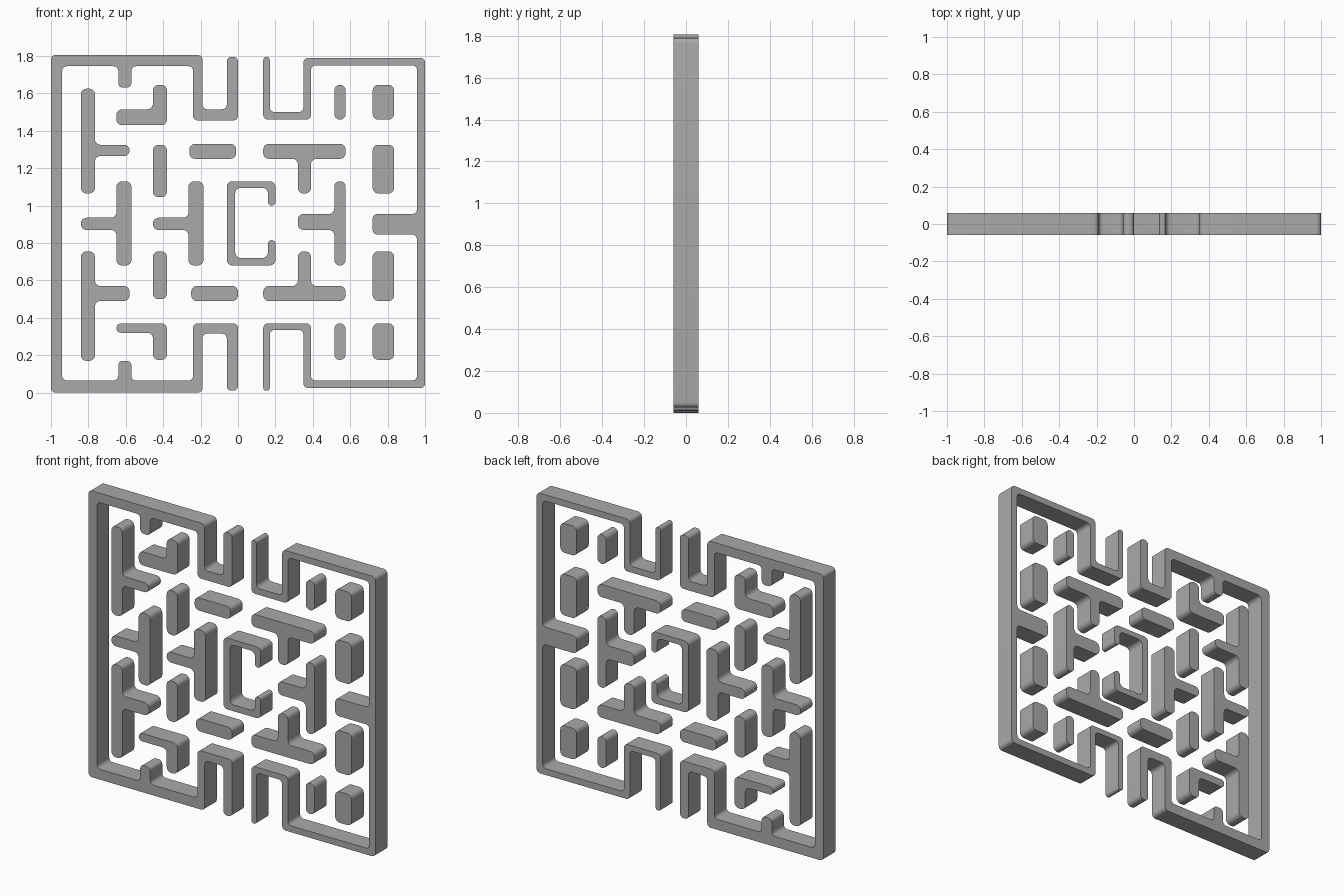
import bpy
import bmesh
import math
from mathutils import Vector

cube = bpy.data.objects.get("Cube")
if cube:
    bpy.data.objects.remove(cube, do_unlink=True)

HALF_DEPTH = 0.06
SEGMENTS = 6

grey = bpy.data.materials.new("wall grey")
grey.use_nodes = True
grey.diffuse_color = (0.4, 0.4, 0.4, 1)
grey.node_tree.nodes["Principled BSDF"].inputs["Base Color"].default_value = grey.diffuse_color


def rounded(corners, radius):
    """Round every right-angled corner of a closed outline."""
    result = []
    for i, corner in enumerate(corners):
        before = corners[i - 1] - corner
        after = corners[(i + 1) % len(corners)] - corner
        r = min(radius, before.length * 0.48, after.length * 0.48)
        a, b = before.normalized() * r, after.normalized() * r
        centre = corner + a + b
        for step in range(SEGMENTS + 1):
            t = math.pi / 2 * step / SEGMENTS
            result.append(centre - b * math.cos(t) - a * math.sin(t))
    return result


def wall(name, *path, radius=0.03):
    """Extrude a square-cornered outline given as alternating x and z stops."""
    xs, zs = path[0::2], path[1::2]
    corners = []
    for i, z in enumerate(zs):
        corners.append(Vector((xs[i], z)))
        corners.append(Vector((xs[(i + 1) % len(xs)], z)))
    bm = bmesh.new()
    outline = [bm.verts.new((p.x, -HALF_DEPTH, p.y)) for p in rounded(corners, radius)]
    face = bm.faces.new(outline)
    extruded = bmesh.ops.extrude_face_region(bm, geom=[face], use_keep_orig=True)
    moved = [v for v in extruded["geom"] if isinstance(v, bmesh.types.BMVert)]
    bmesh.ops.translate(bm, verts=moved, vec=(0, 2 * HALF_DEPTH, 0))
    bmesh.ops.recalc_face_normals(bm, faces=bm.faces[:])
    mesh = bpy.data.meshes.new(name)
    bm.to_mesh(mesh)
    bm.free()
    mesh.materials.append(grey)
    mesh.shade_smooth()
    mesh.set_sharp_from_angle(angle=math.radians(30))
    obj = bpy.data.objects.new(name, mesh)
    bpy.context.scene.collection.objects.link(obj)
    return obj


def side_tee(name, back, front, tip, low, arm_low, arm_high, high):
    """Upright wall with one sideways arm."""
    return wall(name, back, low, front, arm_low, tip, arm_high, front, high)


def stem_tee(name, base, edge, tip):
    """Level wall with one upward or downward stem."""
    return wall(name, 0.135, base, 0.575, edge, 0.39, tip, 0.32, edge)


# Outer frame halves, each with doorway returns
wall("left_frame", -1, 0, -.19, .315, -.06, .01, 0, .37, -.24, .065,
     -.57, .17, -.64, .065, -.94, 1.745, -.64, 1.63, -.57, 1.745,
     -.24, 1.455, 0, 1.795, -.06, 1.515, -.19, 1.805, radius=0.025)
wall("right_frame", .135, .01, .17, .335, .35, .025, 1, 1.79, .35, 1.5,
     .17, 1.795, .135, 1.46, .39, 1.75, .957, .955, .72, .845,
     .957, .065, .39, .37, radius=0.025)

# Central open chamber
wall("centre_chamber", -.06, .68, .2, .815, .16, .72, -.015, 1.095,
     .16, 1, .2, 1.13)

# Elbow walls
wall("upper_elbow", -.65, 1.43, -.38, 1.645, -.455, 1.515)
wall("lower_elbow", -.65, .37, -.38, .175, -.455, .32)

# Upright walls with arms
side_tee("upper_left_tee", -.84, -.765, -.58, 1.065, 1.265, 1.325, 1.625)
side_tee("lower_left_tee", -.84, -.765, -.58, .17, .49, .57, .755)
side_tee("middle_left_tee", -.57, -.65, -.84, .68, .87, .935, 1.13)
side_tee("inner_left_tee", -.185, -.265, -.455, .68, .87, .935, 1.13)
side_tee("middle_right_tee", .575, .515, .32, .68, .87, .955, 1.13)

# Level walls with stems
stem_tee("upper_stem_tee", 1.33, 1.25, 1.065)
stem_tee("lower_stem_tee", .49, .57, .755)

# Short level walls
wall("upper_bar", -.26, 1.25, -.01, 1.33)
wall("lower_bar", -.25, .49, 0, .57)

# Short upright walls
wall("upper_left_post", -.455, 1.045, -.38, 1.325)
wall("lower_left_post", -.455, .5, -.38, .755)
wall("upper_right_post", .515, 1.46, .575, 1.645)
wall("lower_right_post", .515, .175, .575, .37)

# Column of thick blocks
for label, low, high in (("top", 1.46, 1.645), ("upper", 1.065, 1.325),
                         ("lower", .49, .755), ("bottom", .175, .37)):
    wall(label + "_block", .72, low, .835, high)
